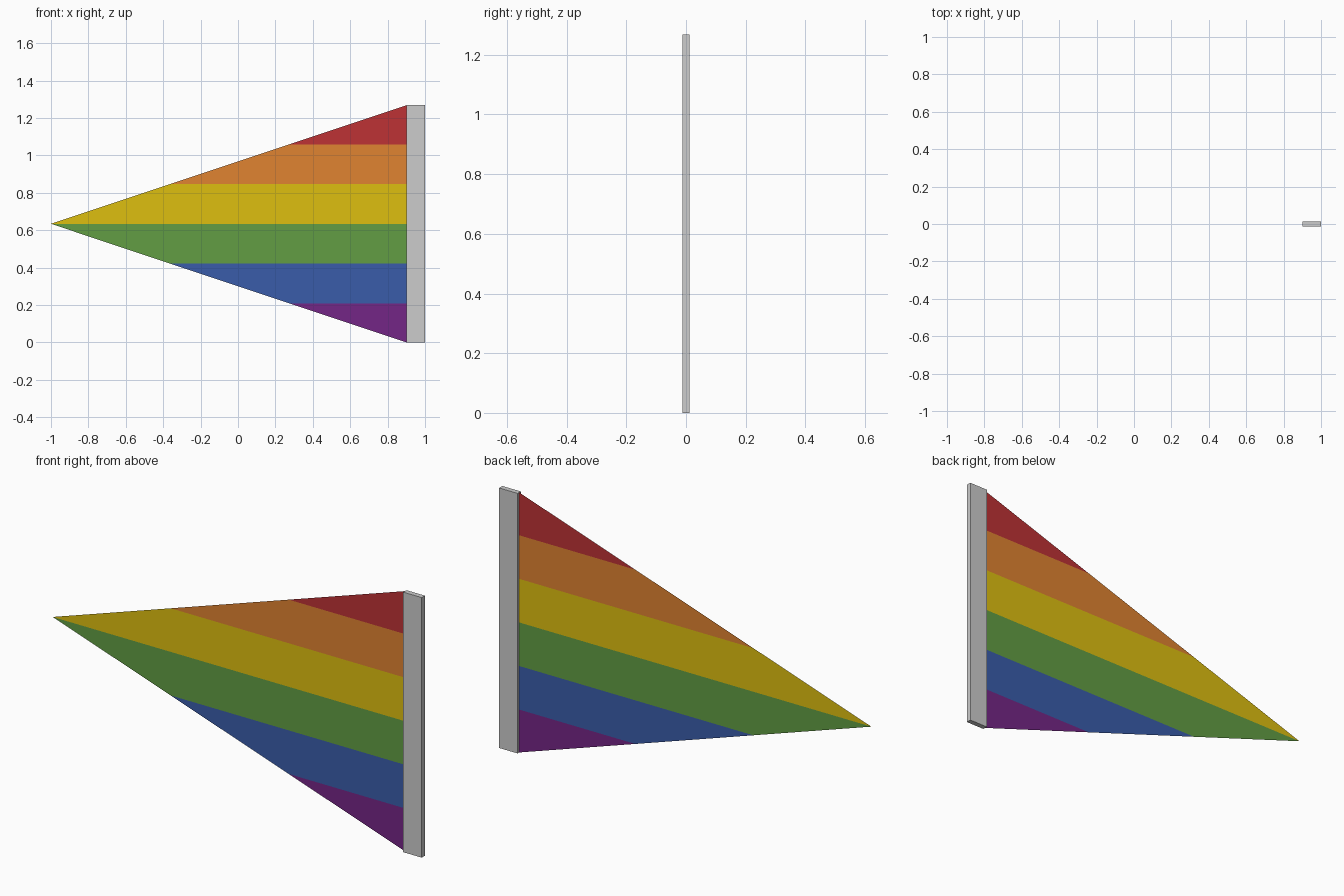
import bpy
import bmesh

if "Cube" in bpy.data.objects:
    bpy.data.objects.remove(bpy.data.objects["Cube"])

HEIGHT = 1.268
MID = HEIGHT / 2
STRIPE = 0.2125


def linear(c):
    c /= 255
    return c / 12.92 if c <= 0.04045 else ((c + 0.055) / 1.055) ** 2.4


def material(name, rgb):
    mat = bpy.data.materials.new(name)
    mat.diffuse_color = (*[linear(c) for c in rgb], 1)
    mat.use_nodes = True
    mat.node_tree.nodes["Principled BSDF"].inputs["Base Color"].default_value = mat.diffuse_color
    return mat


def add_object(name, bm, mats):
    mesh = bpy.data.meshes.new(name)
    bm.to_mesh(mesh)
    bm.free()
    for m in mats:
        mesh.materials.append(m)
    obj = bpy.data.objects.new(name, mesh)
    bpy.context.collection.objects.link(obj)
    return obj


# Stripe colours, bottom to top
stripes = [
    material("purple", (116, 38, 134)),
    material("blue", (58, 92, 170)),
    material("green", (98, 158, 67)),
    material("yellow", (222, 191, 16)),
    material("orange", (224, 131, 49)),
    material("red", (189, 50, 53)),
]
grey = material("light grey", (204, 204, 204))

# Pennant: a thin triangular sheet cut into level stripes
bm = bmesh.new()
bm.faces.new([bm.verts.new(p) for p in
              ((-1, 0, MID), (0.9, 0, 0), (0.9, 0, HEIGHT))])
for k in range(-2, 3):
    bmesh.ops.bisect_plane(bm, geom=bm.verts[:] + bm.edges[:] + bm.faces[:],
                           dist=1e-5, plane_co=(0, 0, MID + k * STRIPE),
                           plane_no=(0, 0, 1))
for f in bm.faces:
    zs = [v.co.z for v in f.verts]
    level = (min(zs) + max(zs)) / 2
    f.material_index = max(0, min(5, int((level - MID) // STRIPE) + 3))
add_object("pennant", bm, stripes)

# Pole: flat upright bar along the wide edge
bm = bmesh.new()
bmesh.ops.create_cube(bm, size=1)
bmesh.ops.scale(bm, vec=(0.1, 0.025, HEIGHT), verts=bm.verts)
bmesh.ops.translate(bm, vec=(0.95, 0, MID), verts=bm.verts)
add_object("pole", bm, [grey])
